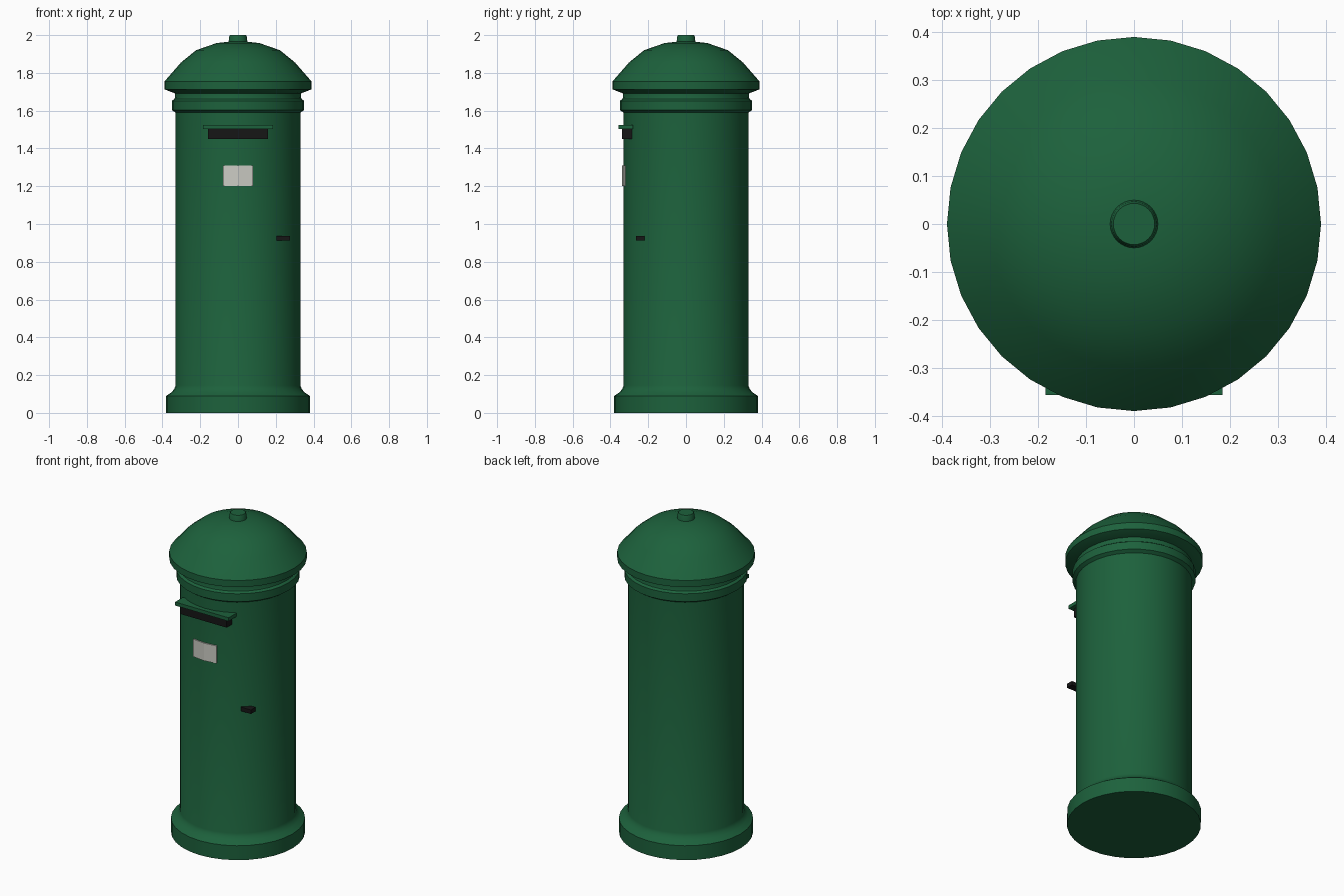
import bpy, bmesh
from math import sin, cos, pi, radians, asin

if "Cube" in bpy.data.objects:
    bpy.data.objects.remove(bpy.data.objects["Cube"])

SIDES = 32


def material(name, rgb):
    m = bpy.data.materials.new(name)
    m.diffuse_color = (*rgb, 1)
    m.use_nodes = True
    m.node_tree.nodes["Principled BSDF"].inputs["Base Color"].default_value = m.diffuse_color
    return m


GREEN = material("green_paint", (0.012, 0.12, 0.045))
BLACK = material("black", (0.008, 0.008, 0.008))
WHITE = material("off_white", (0.6, 0.6, 0.55))


def finish(name, bm, mat, smooth=True):
    bmesh.ops.recalc_face_normals(bm, faces=bm.faces)
    me = bpy.data.meshes.new(name)
    bm.to_mesh(me)
    bm.free()
    ob = bpy.data.objects.new(name, me)
    bpy.context.collection.objects.link(ob)
    me.materials.append(mat)
    if smooth:
        bpy.ops.object.select_all(action='DESELECT')
        ob.select_set(True)
        bpy.context.view_layer.objects.active = ob
        bpy.ops.object.shade_smooth_by_angle(angle=radians(25))
    return ob


def lathe(name, profile, mat):
    """Turn a (radius, z) profile around z and close both ends."""
    bm = bmesh.new()
    rings = [[bm.verts.new((r * cos(2 * pi * i / SIDES), r * sin(2 * pi * i / SIDES), z))
              for i in range(SIDES)] for r, z in profile]
    for a, b in zip(rings, rings[1:]):
        for i in range(SIDES):
            j = (i + 1) % SIDES
            bm.faces.new((a[i], a[j], b[j], b[i]))
    bm.faces.new(rings[0])
    bm.faces.new(rings[-1])
    return finish(name, bm, mat)


def box(name, lo, hi, mat):
    bm = bmesh.new()
    bmesh.ops.create_cube(bm, size=1)
    for v in bm.verts:
        v.co = [(l + h) / 2 + c * (h - l) for l, h, c in zip(lo, hi, v.co)]
    return finish(name, bm, mat, smooth=False)


# Pillar with plinth, flare and collar mouldings
lathe("pillar_body", [(0.38, 0), (0.38, 0.09), (0.351, 0.11), (0.337, 0.128), (0.33, 0.145),
                      (0.33, 1.59), (0.35, 1.603), (0.35, 1.652), (0.336, 1.662),
                      (0.333, 1.675), (0.333, 1.70)], GREEN)

# Domed cap with overhanging rim
lathe("domed_cap", [(0.33, 1.69), (0.39, 1.713), (0.39, 1.754), (0.302, 1.855),
                    (0.222, 1.92), (0.113, 1.958), (0.04, 1.966)], GREEN)

# Knob on top
lathe("top_knob", [(0.051, 1.955), (0.047, 1.99), (0.043, 2.0)], GREEN)

# Letter slot with hood
box("letter_slot", (-0.16, -0.34, 1.45), (0.16, -0.285, 1.505), BLACK)
box("slot_hood", (-0.185, -0.357, 1.503), (0.185, -0.28, 1.525), GREEN)

# Door handle
box("door_handle", (0.205, -0.265, 0.912), (0.275, -0.22, 0.937), BLACK)

# Notice plate bent around the front of the pillar
bm = bmesh.new()
half = asin(0.08 / 0.338)
rows = []
for k in (-1, 0, 1):
    a = -pi / 2 + k * half
    rows.append([bm.verts.new((r * cos(a), r * sin(a), z))
                 for r, z in ((0.338, 1.2), (0.338, 1.31), (0.322, 1.31), (0.322, 1.2))])
for p, q in zip(rows, rows[1:]):
    for i in range(4):
        j = (i + 1) % 4
        bm.faces.new((p[i], p[j], q[j], q[i]))
bm.faces.new(rows[0])
bm.faces.new(rows[-1])
finish("notice_plate", bm, WHITE, smooth=False)
